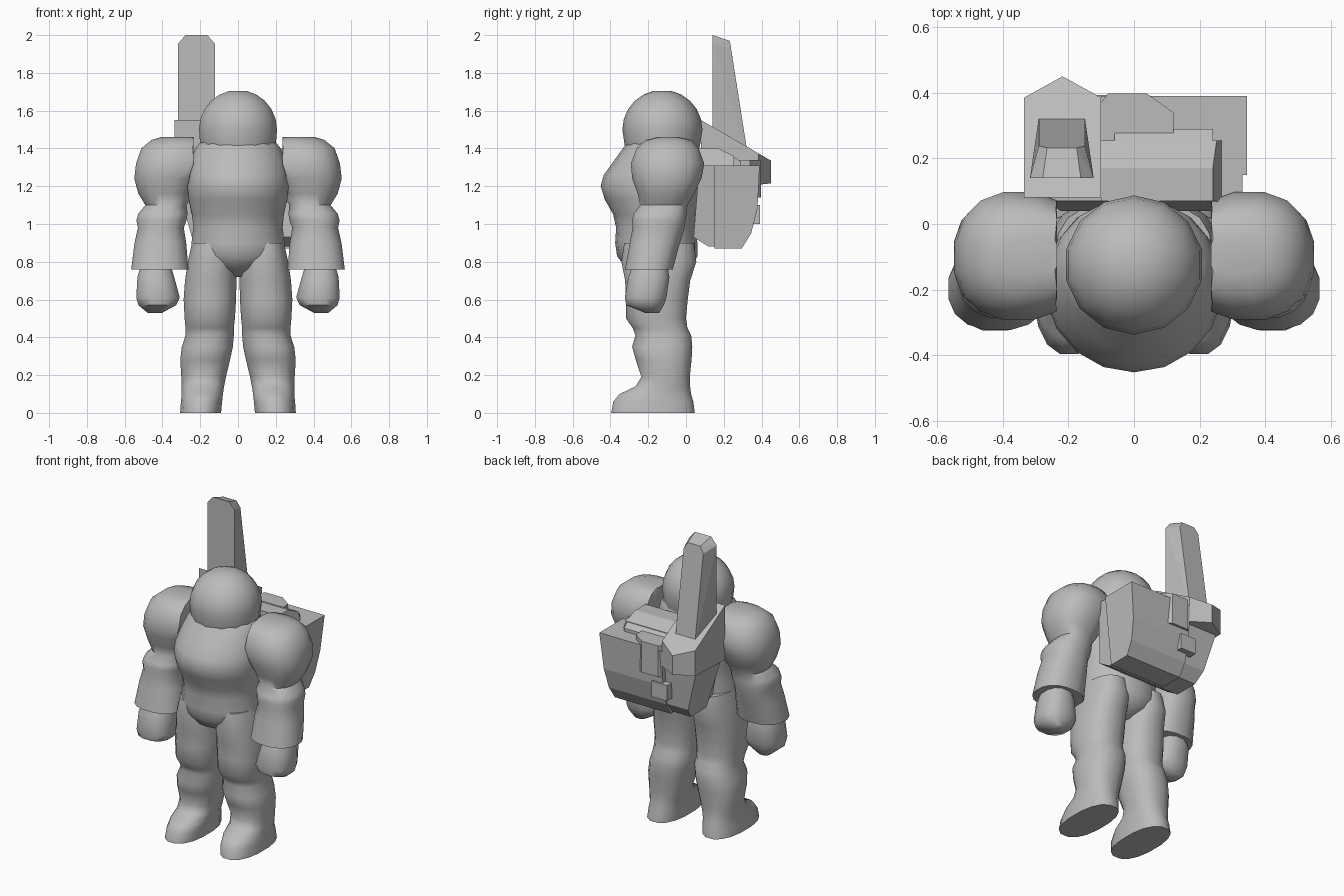
import bpy, bmesh, math

grey = bpy.data.materials.new("suit_grey")
grey.diffuse_color = (0.5, 0.5, 0.5, 1)


def finish(name, bm, smooth=None):
    bmesh.ops.recalc_face_normals(bm, faces=bm.faces)
    mesh = bpy.data.meshes.new(name)
    bm.to_mesh(mesh)
    bm.free()
    mesh.materials.append(grey)
    ob = bpy.data.objects.new(name, mesh)
    bpy.context.collection.objects.link(ob)
    if smooth:
        bpy.ops.object.select_all(action='DESELECT')
        ob.select_set(True)
        bpy.context.view_layer.objects.active = ob
        bpy.ops.object.shade_smooth_by_angle(angle=math.radians(smooth))
    return ob


def loft(name, rings, side=1, n=16, square=1.0, inner=None):
    """Stack of rounded rings, each (z, x_min, x_max, y_front, y_back)."""
    bm = bmesh.new()
    loops = []
    for z, x0, x1, y0, y1 in rings:
        loop = []
        for i in range(n):
            a = 2 * math.pi * (i + 0.5) / n
            c, s = math.cos(a), math.sin(a)
            c = math.copysign(abs(c) ** square, c)
            s = math.copysign(abs(s) ** square, s)
            x = (x0 + x1) / 2 + c * (x1 - x0) / 2
            if inner is not None:
                x = max(x, inner)
            loop.append(bm.verts.new((side * x, (y0 + y1) / 2 + s * (y1 - y0) / 2, z)))
        loops.append(loop)
    for a, b in zip(loops, loops[1:]):
        for i in range(n):
            j = (i + 1) % n
            bm.faces.new((a[i], a[j], b[j], b[i]))
    bm.faces.new(loops[0])
    bm.faces.new(loops[-1])
    return finish(name, bm, 50)


def hull(name, points):
    """Flat-faced convex block around a few corner points."""
    bm = bmesh.new()
    for p in points:
        bm.verts.new(p)
    out = bmesh.ops.convex_hull(bm, input=bm.verts[:])
    loose = [v for v in bm.verts if not v.link_faces]
    bmesh.ops.delete(bm, geom=loose, context='VERTS')
    bmesh.ops.dissolve_limit(bm, angle_limit=0.02, verts=bm.verts[:], edges=bm.edges[:])
    return finish(name, bm)


def block(name, profile, left, right):
    """Profile of (y, z) swept in x; left and right are x at bottom and top."""
    zs = [z for _, z in profile]
    lo, hi = min(zs), max(zs)
    pts = []
    for y, z in profile:
        t = (z - lo) / (hi - lo)
        for b, u in (left, right):
            pts.append((b + (u - b) * t, y, z))
    return hull(name, pts)


# Helmet: faceted dome
cy, r = -0.125, 0.212
dome = [(1.36, -0.19, 0.19, -0.31, 0.06), (1.42, -0.205, 0.205, -0.325, 0.075)]
for k in range(6):
    a = math.radians(15.5 * k)
    q = r * math.cos(a)
    dome.append((1.50 + 0.21 * math.sin(a), -q, q, cy - q, cy + q))
loft("helmet", dome, n=14)

# Torso: shoulders, bulging chest, waist and hips
loft("torso", [
    (1.46, -0.18, 0.18, -0.29, 0.04),
    (1.40, -0.23, 0.23, -0.335, 0.07),
    (1.33, -0.255, 0.255, -0.385, 0.08),
    (1.26, -0.268, 0.268, -0.435, 0.08),
    (1.20, -0.272, 0.272, -0.452, 0.08),
    (1.13, -0.265, 0.265, -0.43, 0.07),
    (1.05, -0.247, 0.247, -0.385, 0.06),
    (0.98, -0.24, 0.24, -0.37, 0.055),
    (0.90, -0.25, 0.25, -0.375, 0.06),
    (0.83, -0.25, 0.25, -0.365, 0.06),
    (0.77, -0.17, 0.17, -0.32, 0.03),
    (0.72, -0.06, 0.06, -0.22, -0.06)], n=18)

for side, label in ((-1, "right"), (1, "left")):
    # Leg with knee crease and boot
    loft(label + "_leg", [
        (0.90, 0.03, 0.245, -0.33, 0.045),
        (0.80, 0.01, 0.268, -0.345, 0.058),
        (0.70, 0.006, 0.283, -0.325, 0.025),
        (0.60, 0.008, 0.29, -0.322, 0.012),
        (0.50, 0.014, 0.285, -0.32, 0.002),
        (0.45, 0.02, 0.28, -0.285, 0.01),
        (0.41, 0.02, 0.28, -0.27, 0.03),
        (0.35, 0.025, 0.30, -0.288, 0.036),
        (0.28, 0.04, 0.308, -0.268, 0.032),
        (0.19, 0.062, 0.302, -0.238, 0.022),
        (0.14, 0.072, 0.30, -0.27, 0.024),
        (0.10, 0.078, 0.30, -0.355, 0.03),
        (0.06, 0.082, 0.304, -0.388, 0.042),
        (0.00, 0.088, 0.308, -0.40, 0.05)], side, square=0.85)
    # Shoulder puff, elbow folds and flared sleeve
    loft(label + "_sleeve", [
        (1.46, 0.20, 0.41, -0.15, -0.04),
        (1.445, 0.18, 0.46, -0.215, 0.03),
        (1.40, 0.17, 0.515, -0.265, 0.07),
        (1.32, 0.16, 0.543, -0.295, 0.10),
        (1.24, 0.19, 0.552, -0.288, 0.085),
        (1.16, 0.235, 0.53, -0.258, 0.045),
        (1.10, 0.27, 0.492, -0.245, 0.01),
        (1.055, 0.265, 0.53, -0.28, 0.005),
        (1.02, 0.27, 0.54, -0.288, 0.0),
        (0.98, 0.285, 0.532, -0.285, -0.005),
        (0.90, 0.272, 0.55, -0.30, -0.03),
        (0.76, 0.26, 0.568, -0.325, -0.068)], side, square=0.85, inner=0.235)
    # Mitten glove
    loft(label + "_glove", [
        (0.80, 0.36, 0.51, -0.28, -0.10),
        (0.72, 0.335, 0.535, -0.308, -0.085),
        (0.61, 0.305, 0.542, -0.327, -0.10),
        (0.57, 0.325, 0.53, -0.318, -0.115),
        (0.53, 0.40, 0.48, -0.22, -0.14)], side, n=12, square=0.8)

# Backpack: main case with rounded-under back
block("pack_case", [(0.15, 0.87), (0.295, 0.87), (0.345, 0.95), (0.378, 1.08),
                    (0.39, 1.31), (0.15, 1.31)], (-0.10, -0.10), (0.30, 0.345))
# Harness plate between pack and back
block("pack_front_plate", [(0.04, 0.93), (0.12, 0.88), (0.17, 0.88), (0.17, 1.31),
                           (0.07, 1.31)], (-0.21, -0.30), (0.29, 0.33))
# Raised lid and its rear ridge
block("pack_lid", [(0.065, 1.20), (0.255, 1.20), (0.255, 1.36), (0.17, 1.40),
                   (0.07, 1.40)], (-0.10, -0.10), (0.30, 0.24))
block("pack_lid_ridge", [(0.25, 1.25), (0.29, 1.25), (0.29, 1.33), (0.25, 1.36)],
      (-0.06, -0.06), (0.24, 0.24))
# Centre latch with chamfered corners
hull("pack_latch", [(x, y, z) for z in (1.14, 1.34) for x, y in
     ((-0.10, 0.25), (0.12, 0.25), (0.12, 0.34), (0.04, 0.397), (-0.08, 0.397), (-0.10, 0.37))])
block("pack_small_block", [(0.28, 1.0), (0.393, 1.0), (0.393, 1.10), (0.28, 1.10)],
      (-0.14, -0.14), (-0.03, -0.03))

# Antenna pod with sloping top and pointed rear
pod = []
for x, y in ((-0.335, 0.08), (-0.335, 0.385), (-0.218, 0.45), (-0.10, 0.385), (-0.10, 0.08)):
    pod += [(x, y, 1.20 + 0.1 * max(0, y - 0.3)), (x, y, 1.55 - 0.58 * (y - 0.08))]
hull("antenna_pod", pod)
block("antenna_pod_base", [(0.12, 0.88), (0.28, 0.88), (0.335, 0.95), (0.36, 1.22),
                           (0.10, 1.22)], (-0.23, -0.325), (-0.09, -0.09))

# Tall antenna blade, tapered with a chamfered tip
blade = []
for side in (-1, 1):
    for half, y, z in ((0.097, 0.14, 1.40), (0.070, 0.325, 1.38),
                       (0.097, 0.14, 1.955), (0.070, 0.238, 1.93),
                       (0.058, 0.14, 2.00), (0.045, 0.232, 1.97)):
        blade.append((-0.22 + side * half, y, z))
hull("antenna_blade", blade)
